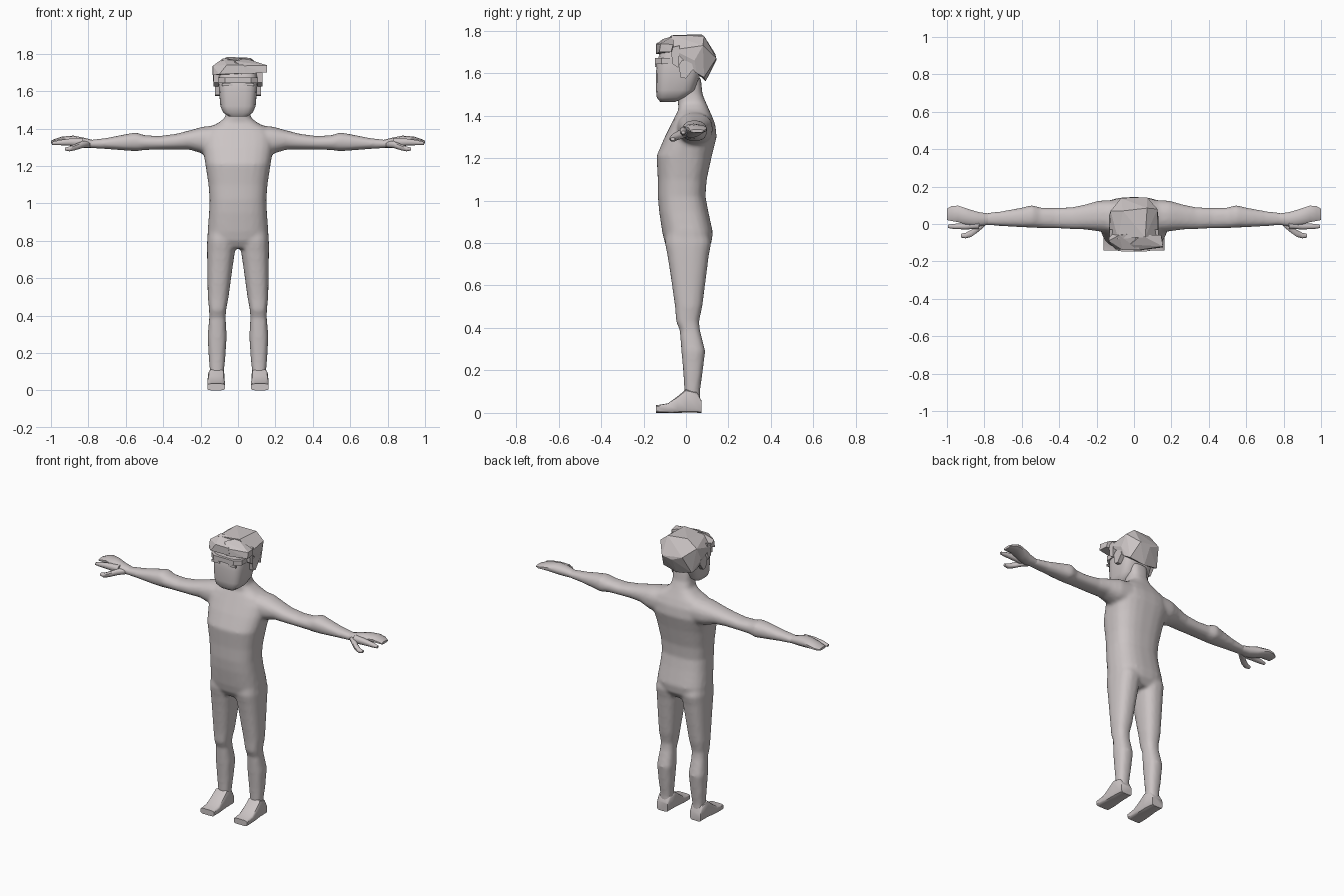
import bpy, bmesh, math
from mathutils import Vector

skin = bpy.data.materials.new("warm_grey")
skin.diffuse_color = (0.60, 0.555, 0.555, 1)


def finish(name, bm, smooth=True, angle=40):
    bmesh.ops.recalc_face_normals(bm, faces=bm.faces)
    me = bpy.data.meshes.new(name)
    bm.to_mesh(me)
    bm.free()
    ob = bpy.data.objects.new(name, me)
    bpy.context.collection.objects.link(ob)
    me.materials.append(skin)
    if smooth:
        bpy.ops.object.select_all(action='DESELECT')
        ob.select_set(True)
        bpy.context.view_layer.objects.active = ob
        bpy.ops.object.shade_smooth_by_angle(angle=math.radians(angle))
    return ob


def loft(bm, axis, sections, sides=(1,), power=2.3, n=16):
    """Skin rounded sections (t, u0, u1, v0, v1) along an axis; sides=(1, -1) mirrors in x."""
    for s in sides:
        rings = []
        for t, u0, u1, v0, v1 in sections:
            ring = []
            for i in range(n):
                a = 2 * math.pi * (i + 0.5) / n
                c, d = math.cos(a), math.sin(a)
                u = (u0 + u1) / 2 + (u1 - u0) / 2 * math.copysign(abs(c) ** (2 / power), c)
                v = (v0 + v1) / 2 + (v1 - v0) / 2 * math.copysign(abs(d) ** (2 / power), d)
                x, y, z = {'x': (t, u, v), 'y': (u, t, v), 'z': (u, v, t)}[axis]
                ring.append(bm.verts.new((s * x, y, z)))
            rings.append(ring)
        for a, b in zip(rings, rings[1:]):
            for i in range(n):
                j = (i + 1) % n
                bm.faces.new((a[i], a[j], b[j], b[i]))
        bm.faces.new(rings[0])
        bm.faces.new(rings[-1])


def hull(name, points, sides=(1,)):
    """Faceted block around a few corner points."""
    bm = bmesh.new()
    for s in sides:
        vs = [bm.verts.new((s * x, y, z)) for x, y, z in points]
        res = bmesh.ops.convex_hull(bm, input=vs)
        junk = [v for v in res["geom_interior"] if isinstance(v, bmesh.types.BMVert)]
        bmesh.ops.delete(bm, geom=junk, context='VERTS')
    bmesh.ops.dissolve_limit(bm, angle_limit=math.radians(4), verts=bm.verts, edges=bm.edges)
    return finish(name, bm, smooth=False)


BOTH = (1, -1)

# Body: torso, arms and legs blended into one smooth skin
bm = bmesh.new()
loft(bm, 'z', [(z, -w, w, f, b) for z, w, f, b in [
    (0.76, 0.13, -0.075, 0.09), (0.80, 0.163, -0.10, 0.12), (0.85, 0.163, -0.112, 0.127),
    (0.95, 0.155, -0.127, 0.105), (1.02, 0.152, -0.133, 0.092), (1.10, 0.158, -0.133, 0.098),
    (1.21, 0.175, -0.139, 0.122), (1.30, 0.19, -0.10, 0.145), (1.36, 0.19, -0.07, 0.138),
    (1.40, 0.165, -0.05, 0.122), (1.43, 0.105, -0.035, 0.108), (1.46, 0.068, -0.038, 0.095),
    (1.50, 0.062, -0.04, 0.078), (1.58, 0.062, -0.04, 0.07)]], power=2.7, n=24)
loft(bm, 'x', [
    (0.10, -0.05, 0.13, 1.25, 1.42), (0.19, -0.04, 0.125, 1.265, 1.41),
    (0.26, -0.03, 0.105, 1.287, 1.39), (0.33, -0.028, 0.09, 1.288, 1.372),
    (0.42, -0.023, 0.087, 1.287, 1.36), (0.50, -0.022, 0.088, 1.285, 1.364),
    (0.545, -0.02, 0.102, 1.278, 1.38), (0.60, -0.018, 0.088, 1.282, 1.37),
    (0.70, -0.012, 0.07, 1.29, 1.35), (0.78, -0.008, 0.06, 1.295, 1.34),
    (0.81, -0.008, 0.06, 1.297, 1.343)], BOTH)
loft(bm, 'z', [
    (0.90, 0.005, 0.155, -0.09, 0.09), (0.80, 0.008, 0.166, -0.10, 0.12),
    (0.74, 0.016, 0.166, -0.088, 0.108), (0.66, 0.028, 0.165, -0.075, 0.098),
    (0.50, 0.05, 0.162, -0.052, 0.077), (0.43, 0.063, 0.155, -0.047, 0.062),
    (0.39, 0.066, 0.154, -0.03, 0.066), (0.29, 0.06, 0.163, -0.022, 0.091),
    (0.18, 0.067, 0.157, -0.012, 0.077), (0.10, 0.075, 0.15, -0.008, 0.066),
    (0.04, 0.075, 0.152, -0.005, 0.066)], BOTH, power=2.5)
body = finish("body", bm)
remesh = body.modifiers.new("blend", 'REMESH')
remesh.mode = 'VOXEL'
remesh.voxel_size = 0.01
remesh.use_smooth_shade = True
relax = body.modifiers.new("relax", 'SMOOTH')
relax.factor = 0.5
relax.iterations = 6

# Feet: wedge shoes with flat soles
bm = bmesh.new()
loft(bm, 'y', [
    (0.072, 0.078, 0.155, 0.0, 0.06), (0.05, 0.074, 0.158, 0.0, 0.10),
    (0.0, 0.072, 0.16, 0.0, 0.112), (-0.04, 0.071, 0.163, 0.0, 0.078),
    (-0.085, 0.069, 0.165, 0.0, 0.045), (-0.142, 0.07, 0.165, 0.0, 0.036)],
    BOTH, power=5, n=12)
finish("feet", bm)

# Hands: palm with joined fingers, a separate forefinger and a thumb
bm = bmesh.new()
loft(bm, 'x', [
    (0.78, -0.005, 0.058, 1.296, 1.34), (0.83, -0.015, 0.065, 1.295, 1.352),
    (0.88, -0.01, 0.08, 1.303, 1.362), (0.94, 0.008, 0.1, 1.318, 1.357),
    (0.975, 0.014, 0.098, 1.318, 1.346), (1.0, 0.02, 0.083, 1.32, 1.335)], BOTH, n=10)
loft(bm, 'x', [
    (0.83, -0.028, 0.02, 1.30, 1.35), (0.90, -0.03, 0.006, 1.308, 1.347),
    (0.96, -0.028, 0.002, 1.31, 1.338), (0.995, -0.022, -0.004, 1.312, 1.328)], BOTH, n=8)
loft(bm, 'x', [
    (0.79, -0.005, 0.03, 1.30, 1.33), (0.83, -0.042, 0.01, 1.295, 1.335),
    (0.87, -0.07, -0.03, 1.283, 1.318), (0.90, -0.078, -0.046, 1.277, 1.305),
    (0.925, -0.073, -0.052, 1.282, 1.298)], BOTH, n=8)
finish("hands", bm, angle=50)

# Head: squarish face tapering to the chin
bm = bmesh.new()
loft(bm, 'z', [(z, -w, w, f, b) for z, w, f, b in [
    (1.465, 0.05, -0.122, -0.05), (1.485, 0.08, -0.138, 0.0), (1.52, 0.095, -0.142, 0.045),
    (1.60, 0.102, -0.142, 0.07), (1.66, 0.106, -0.137, 0.09), (1.74, 0.095, -0.10, 0.08)]],
    power=3.6, n=20)
finish("head", bm)

# Ears, brow band and eyes
hull("ears", [(x, y, z) for x in (0.09, 0.124) for y, z in
              [(-0.035, 1.635), (-0.02, 1.66), (0.025, 1.655), (0.035, 1.62),
               (0.0, 1.575), (-0.025, 1.58)]], BOTH)
hull("brow_band", [(s * x, y, z) for s in BOTH for x, y in
                   [(0.07, -0.146), (0.108, -0.115), (0.108, -0.05)] for z in (1.643, 1.672)])
hull("eyes", [(x, y, z) for x in (0.03, 0.085) for y in (-0.145, -0.138)
              for z in (1.628, 1.642)], BOTH)

# Hair: faceted back shell, side locks and a swept fringe
hull("hair_shell", [
    (-0.085, -0.08, 1.765), (0.06, -0.07, 1.778), (-0.06, 0.07, 1.783), (0.07, 0.085, 1.775),
    (-0.132, -0.06, 1.70), (0.13, -0.06, 1.71), (-0.125, 0.07, 1.735), (0.125, 0.08, 1.73),
    (-0.135, 0.04, 1.66), (0.13, 0.04, 1.66), (-0.07, 0.138, 1.69), (0.07, 0.143, 1.67),
    (-0.10, 0.085, 1.58), (0.10, 0.085, 1.58), (0.0, 0.093, 1.562), (0.0, 0.143, 1.66),
    (-0.115, 0.05, 1.60), (0.115, 0.05, 1.60)])
hull("side_locks", [(x, y, z) for x in (0.09, 0.13) for y, z in
                    [(-0.07, 1.72), (-0.065, 1.645), (-0.035, 1.625), (-0.03, 1.73)]], BOTH)
hull("fringe_right", [
    (0.155, -0.125, 1.70), (0.155, -0.12, 1.738), (0.02, -0.142, 1.69), (0.02, -0.14, 1.735),
    (0.145, -0.06, 1.735), (0.15, -0.07, 1.70), (0.04, -0.06, 1.775), (-0.02, -0.11, 1.76),
    (0.0, -0.05, 1.70)])
hull("fringe_left", [
    (-0.135, -0.10, 1.685), (-0.135, -0.09, 1.735), (-0.10, -0.135, 1.69), (-0.06, -0.138, 1.74),
    (0.04, -0.142, 1.695), (0.03, -0.14, 1.74), (-0.08, -0.06, 1.775), (0.0, -0.05, 1.77),
    (-0.13, -0.05, 1.70)])
